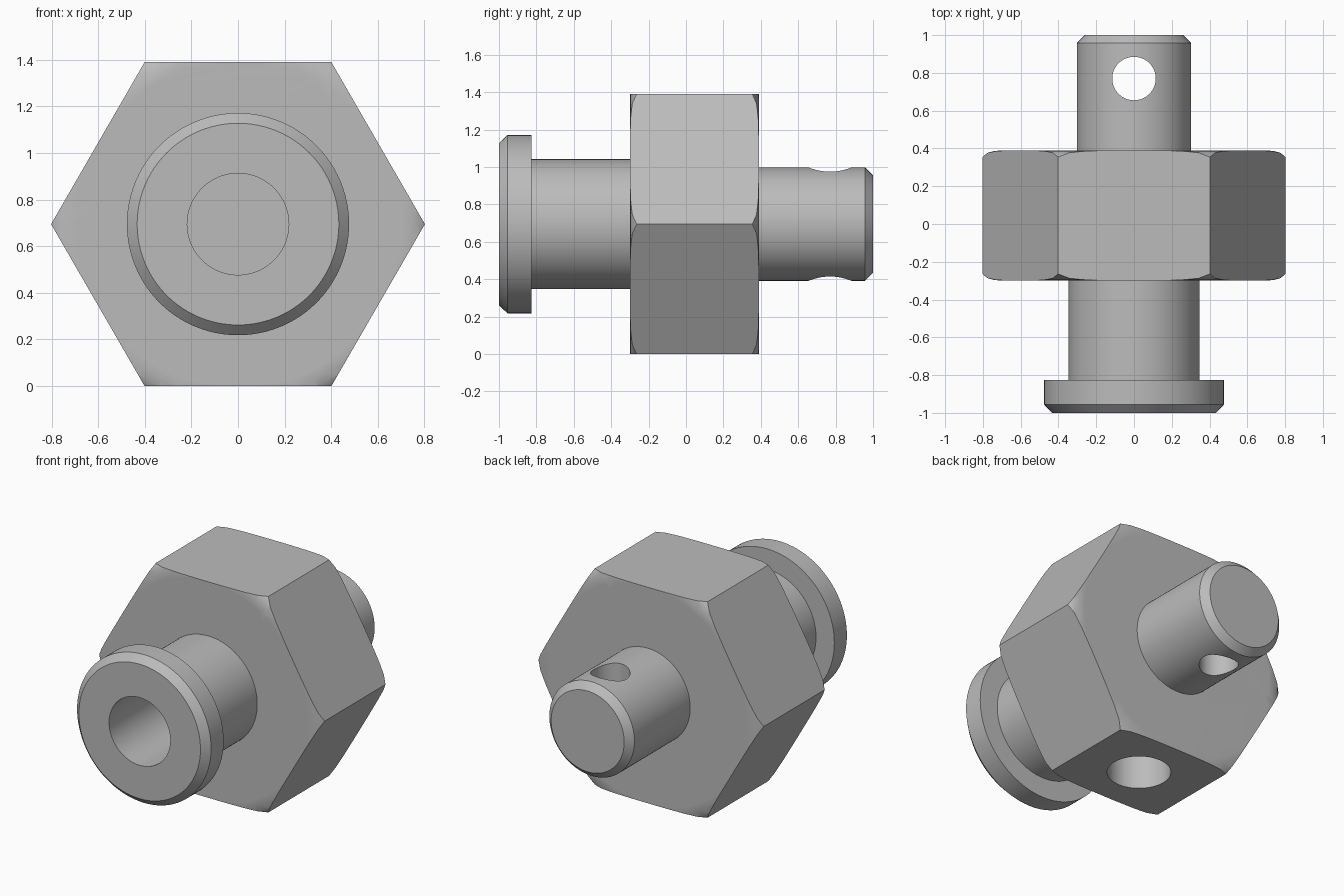
import bpy, bmesh, math
from mathutils import Matrix, Vector

AXIS_Z = 0.695          # height of the main axis
HEX_R = AXIS_Z / math.cos(math.pi / 6)
FRONT, BACK = -0.30, 0.39   # ends of the hex body

if "Cube" in bpy.data.objects:
    bpy.data.objects.remove(bpy.data.objects["Cube"], do_unlink=True)

steel = bpy.data.materials.new("plain_grey_steel")
steel.use_nodes = True
grey = (0.5, 0.5, 0.5, 1)
steel.diffuse_color = grey
steel.node_tree.nodes["Principled BSDF"].inputs["Base Color"].default_value = grey


def add_object(name, bm):
    bmesh.ops.recalc_face_normals(bm, faces=bm.faces)
    mesh = bpy.data.meshes.new(name)
    bm.to_mesh(mesh)
    bm.free()
    mesh.materials.append(steel)
    obj = bpy.data.objects.new(name, mesh)
    bpy.context.collection.objects.link(obj)
    return obj


def lathe(name, profile, steps=96):
    """Revolve (radius, y) points around the main axis."""
    bm = bmesh.new()
    verts = [bm.verts.new((r, y, AXIS_Z)) for r, y in profile]
    edges = [bm.edges.new(pair) for pair in zip(verts, verts[1:])]
    bmesh.ops.spin(bm, geom=verts + edges, cent=(0, 0, AXIS_Z), axis=(0, 1, 0),
                   angle=math.tau, steps=steps, use_duplicate=False)
    bmesh.ops.remove_doubles(bm, verts=bm.verts, dist=1e-5)
    # join the wedges of each flat end into one face
    flat = [e for e in bm.edges if len(e.link_faces) == 2
            and any(abs(v.co.x) + abs(v.co.z - AXIS_Z) < 1e-5 for v in e.verts)]
    bmesh.ops.dissolve_edges(bm, edges=flat, use_verts=True)
    return add_object(name, bm)


def cylinder(name, radius, start, end, sides=64):
    """Prism with its ends at two given points."""
    start, end = Vector(start), Vector(end)
    turn = (end - start).to_track_quat('Z', 'Y').to_matrix().to_4x4()
    bm = bmesh.new()
    bmesh.ops.create_cone(bm, cap_ends=True, segments=sides, radius1=radius,
                          radius2=radius, depth=(end - start).length,
                          matrix=Matrix.Translation((start + end) / 2) @ turn)
    return add_object(name, bm)


def combine(obj, tool, operation):
    mod = obj.modifiers.new(operation.lower(), 'BOOLEAN')
    mod.operation, mod.object, mod.solver = operation, tool, 'EXACT'
    bpy.context.view_layer.objects.active = obj
    bpy.ops.object.modifier_apply(modifier=mod.name)
    bpy.data.objects.remove(tool, do_unlink=True)


# Hex body, its corners turned down at both ends
bm = bmesh.new()
ring = [bm.verts.new((HEX_R * math.cos(k * math.pi / 3), FRONT,
                      AXIS_Z + HEX_R * math.sin(k * math.pi / 3))) for k in range(6)]
face = bm.faces.new(ring)
new = bmesh.ops.extrude_face_region(bm, geom=[face])["geom"]
bmesh.ops.translate(bm, vec=(0, BACK - FRONT, 0),
                    verts=[v for v in new if isinstance(v, bmesh.types.BMVert)])
hex_body = add_object("hex_body", bm)
corner = [(0.70, 0), (0.74, 0.004), (0.775, 0.013), (0.81, 0.042)]
turned = ([(0, FRONT)] + [(r, FRONT + d) for r, d in corner]
          + [(r, BACK - d) for r, d in reversed(corner)] + [(0, BACK)])
combine(hex_body, lathe("corner_cutter", turned), 'INTERSECT')

# Front bore meeting the port in the underside
combine(hex_body, cylinder("bore_cutter", 0.218, (0, -0.5, AXIS_Z),
                           (0, 0.25, AXIS_Z), 96), 'DIFFERENCE')
combine(hex_body, cylinder("port_cutter", 0.186, (0, 0.045, -0.1),
                           (0, 0.045, AXIS_Z)), 'DIFFERENCE')

# Hollow front neck with a chamfered flange
neck = lathe("flanged_neck", [(0.218, FRONT), (0.218, -1), (0.433, -1), (0.477, -0.955),
                              (0.477, -0.827), (0.347, -0.827), (0.347, FRONT)])

# Solid rear stud with a vertical pin hole
stud = lathe("rear_stud", [(0, 0.36), (0.303, 0.36), (0.303, 0.957), (0.26, 1), (0, 1)])
combine(stud, cylinder("pin_hole_cutter", 0.115, (0, 0.77, 0), (0, 0.77, 1.4)),
        'DIFFERENCE')

# Smooth round surfaces, keep edges crisp
for obj in (hex_body, neck, stud):
    bpy.ops.object.select_all(action='DESELECT')
    obj.select_set(True)
    bpy.context.view_layer.objects.active = obj
    bpy.ops.object.shade_smooth_by_angle(angle=math.radians(30))
    mod = obj.modifiers.new("flat_face_normals", 'WEIGHTED_NORMAL')
    mod.keep_sharp = True
